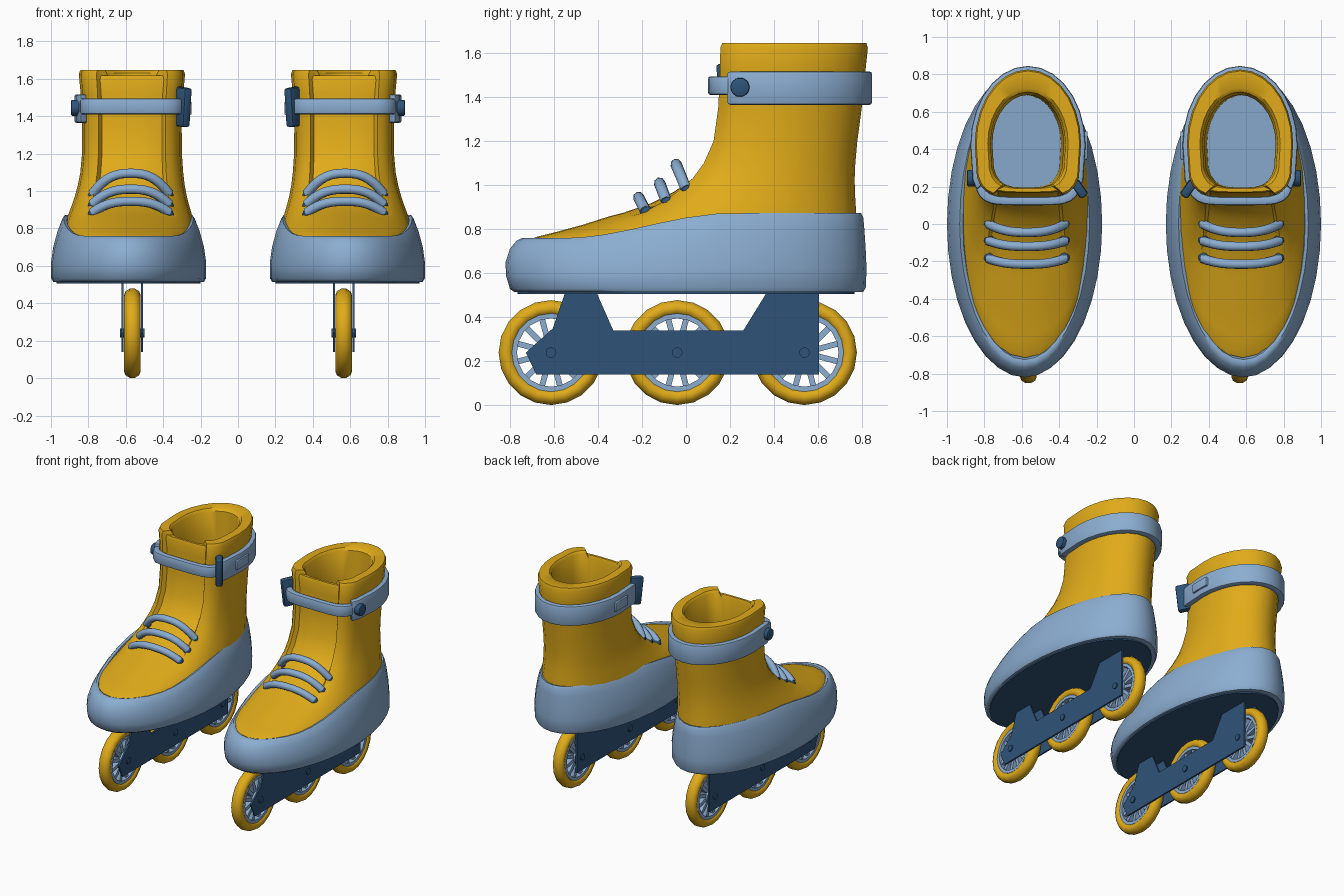
import bpy, bmesh, math
from mathutils import Vector, Matrix

if "Cube" in bpy.data.objects:
    bpy.data.objects.remove(bpy.data.objects["Cube"])

def material(name, rgb):
    m = bpy.data.materials.new(name)
    m.diffuse_color = (*rgb, 1)
    m.use_nodes = True
    m.node_tree.nodes["Principled BSDF"].inputs["Base Color"].default_value = m.diffuse_color
    return m

YELLOW = material("mustard yellow", (0.75, 0.41, 0.01))
BLUE = material("light blue", (0.26, 0.42, 0.64))
NAVY = material("dark blue", (0.028, 0.088, 0.19))
FX = 0.565   # wheel and frame centre of one skate

def loft(bm, rings, cyclic=False):
    """Skin closed rings of points; cap the ends unless cyclic."""
    vs = [[bm.verts.new(p) for p in r] for r in rings]
    n = len(vs[0])
    for i in range(len(vs) if cyclic else len(vs) - 1):
        a, b = vs[i], vs[(i + 1) % len(vs)]
        for j in range(n):
            k = (j + 1) % n
            bm.faces.new((a[j], a[k], b[k], b[j]))
    if not cyclic:
        bm.faces.new(vs[0])
        bm.faces.new(vs[-1])

def box(bm, c, size, rot=None):
    m = Matrix.Translation(c) @ (rot or Matrix()) @ Matrix.Diagonal((*size, 1))
    bmesh.ops.create_cube(bm, size=1, matrix=m)

def disc_x(bm, x0, x1, y, z, r, n=12):
    loft(bm, [[(x, y + r * math.cos(i * math.tau / n), z + r * math.sin(i * math.tau / n))
               for i in range(n)] for x in (x0, x1)])

def finish(name, bm, mat, angle=40, bevel=0):
    """Make the object, and mirror it for the other skate."""
    bmesh.ops.recalc_face_normals(bm, faces=bm.faces)
    if bevel:
        bmesh.ops.bevel(bm, geom=[e for e in bm.edges if e.calc_face_angle(0) > 0.6],
                        offset=bevel, segments=2, profile=0.5, affect='EDGES')
    me = bpy.data.meshes.new(name)
    bm.to_mesh(me)
    bm.free()
    me.materials.append(mat)
    me.shade_smooth()
    me.set_sharp_from_angle(angle=math.radians(angle))
    ob = bpy.data.objects.new(name, me)
    bpy.context.collection.objects.link(ob)
    ob.modifiers.new("other_skate", 'MIRROR').use_mirror_merge = False
    return ob

# Cuff shell: ellipse plan with a rising top edge
def shell_top(y):
    t = min(max((y + 0.55) / 0.75, 0), 1)
    return 0.76 + 0.113 * t * t * (3 - 2 * t)

# columns: height fraction, inset at side, toe, heel
shell_profile = [(0, .04, .08, .04), (0, .012, .04, .015), (.06, 0, .02, .003), (.3, 0, .003, 0),
                 (.55, .012, 0, .004), (.8, .035, .02, .01), (.95, .056, .05, .015),
                 (1, .068, .075, .025), (.98, .085, .095, .045), (.8, .1, .11, .06)]
rings = []
for h, side, toe, heel in shell_profile:
    ring = []
    for i in range(36):
        a = i * math.tau / 36
        c = math.cos(a)
        y = c * (0.82 - (heel if c > 0 else toe))
        ring.append((0.585 + math.sin(a) * (0.415 - side), y, 0.515 + h * (shell_top(y) - 0.515)))
    rings.append(ring)
bm = bmesh.new()
loft(bm, rings)
finish("shell", bm, BLUE, 50)

# Sole plate
bm = bmesh.new()
loft(bm, [[(0.585 + 0.385 * math.sin(i * math.tau / 36), 0.765 * math.cos(i * math.tau / 36), z)
           for i in range(36)] for z in (0.505, 0.53)])
finish("sole_plate", bm, NAVY)

# Boot: stacked rings with a squarer front, tongue strip pushed in
HALF = [0.22, 0.42, 0.6, 0.67, 0.79, 0.89, 0.96, 1]
FRONT = [-u for u in reversed(HALF)] + [0] + HALF

def ring_points(z, yf, yb, hw, n, yc, recess=0, drop=0, cx=None):
    cx = cx or (0.582 if z < 0.75 else max(0.567, 0.582 - 0.04 * (z - 0.75)))
    pts = []
    for u in FRONT:
        tongue = abs(u) < 0.65
        y = yc - (yc - yf) * max(0, 1 - abs(u) ** n) ** (1 / n)
        pts.append((cx + hw * u, y + recess * tongue, z - drop * tongue))
    for i in range(1, 14):
        a = i * math.pi / 14
        pts.append((cx + hw * math.cos(a), yc + (yb - yc) * math.sin(a), z))
    return pts

boot_rows = [(.62, -.71, .76, .34, 2, 0), (.75, -.715, .775, .352, 2, 0), (.765, -.68, .777, .352, 2, 0),
             (.785, -.60, .777, .351, 2, .03), (.82, -.47, .776, .346, 2, .08), (.86, -.345, .774, .335, 2, .13),
             (.875, -.305, .773, .33, 2.05, .15, .02), (.92, -.2, .77, .315, 2.2, .2, .045),
             (.97, -.105, .767, .3, 2.4, .25, .05), (1.03, -.02, .766, .286, 2.6, .3, .05),
             (1.1, .045, .769, .275, 2.9, .34, .045), (1.2, .098, .778, .267, 3.2, .38, .04),
             (1.35, .125, .798, .266, 3.5, .4, .035), (1.52, .137, .815, .274, 3.8, .42, .03),
             (1.625, .14, .826, .284, 4, .43, .025, .03), (1.647, .15, .818, .276, 4, .43, .022, .03),
             (1.647, .185, .725, .215, 3.6, .43, .004, .03), (1.63, .195, .705, .2, 3.5, .43, 0, .03),
             (1.4, .195, .69, .19, 3.4, .43), (1.1, .195, .69, .19, 3.4, .43), (.76, .195, .69, .19, 3.4, .43)]
bm = bmesh.new()
loft(bm, [ring_points(*r) for r in boot_rows])
finish("boot", bm, YELLOW, 42)

# Ankle straps: wide cuff round the back, narrow band across the front
def band(name, outer, inner, z0, z1):
    bm = bmesh.new()
    loft(bm, [[(o[0], o[1], z0), (o[0], o[1], z1), (p[0], p[1], z1), (p[0], p[1], z0)]
              for o, p in zip(outer, inner)])
    finish(name, bm, BLUE, 35, bevel=0.012)

out = ring_points(1.44, .10, .845, .308, 3.6, .42)
inn = ring_points(1.44, .15, .79, .262, 3.6, .42)
n_front = len(FRONT)
wrap = lambda p: p[n_front - 3:] + p[:3]
band("rear_strap", wrap(out), wrap(inn), 1.365, 1.517)
out = ring_points(1.44, .10, .84, .292, 5, .42)
inn = ring_points(1.44, .145, .8, .26, 5, .42)
band("front_strap", out[1:n_front - 1], inn[1:n_front - 1], 1.41, 1.495)

# Strap button (outer side), buckle and keeper plate (inner side)
bm = bmesh.new()
disc_x(bm, 0.84, 0.893, 0.245, 1.445, 0.045, 10)
finish("strap_button", bm, NAVY, 30, bevel=0.008)
bm = bmesh.new()
box(bm, (0.297, 0.195, 1.45), (0.05, 0.1, 0.21),
    Matrix.Rotation(math.radians(-35), 4, 'Z') @ Matrix.Rotation(math.radians(6), 4, 'X'))
finish("buckle", bm, NAVY, 35, bevel=0.014)
bm = bmesh.new()
box(bm, (0.268, 0.42, 1.443), (0.04, 0.15, 0.07))
finish("strap_keeper", bm, BLUE, 30, bevel=0.006)

# Laces and eyelets: (end y, end z, middle y, middle z)
laces, eyelets = bmesh.new(), bmesh.new()
for ye, ze, ym, zm in ((-.185, .885, -.215, .945), (-.09, .93, -.12, 1.01), (.0, .985, -.045, 1.095)):
    rings = []
    for i in range(17):
        t = -1 + i / 8
        k = 1 - abs(t) ** 2.6
        c = Vector((0.573 + 0.205 * t, ye + (ym - ye) * k, ze + (zm - ze) * k))
        dk = -2.6 * abs(t) ** 1.6 * (1 if t > 0 else -1)
        tan = Vector((0.205, (ym - ye) * dk, (zm - ze) * dk)).normalized()
        s = tan.cross(Vector((0, 0.5, 1))).normalized()
        w = tan.cross(s)
        rings.append([c + 0.026 * (s * math.cos(j * math.tau / 8) + w * math.sin(j * math.tau / 8))
                      for j in range(8)])
    loft(laces, rings)
    for sx in (-1, 1):
        bmesh.ops.create_uvsphere(eyelets, u_segments=10, v_segments=6, radius=0.03,
                                  matrix=Matrix.Translation((0.573 + 0.2 * sx, ye + .006, ze - .008)))
finish("laces", laces, BLUE, 50)
finish("eyelets", eyelets, NAVY, 60)

# Frame side plates
outline = [(-.55, .51), (-.405, .51), (-.33, .34), (.26, .34), (.365, .51), (.605, .51),
           (.605, .14), (-.68, .14), (-.727, .24), (-.605, .35)]
bm = bmesh.new()
for sx in (-1, 1):
    loft(bm, [[(FX + sx * x, y, z) for y, z in outline] for x in (.046, .058)])
finish("frame", bm, NAVY, 20)

# Wheels: tyre, spoked hub and axle
tyres, hubs, axles = bmesh.new(), bmesh.new(), bmesh.new()

def revolve(bm, section, y, n=20):
    loft(bm, [[(FX + x, y + r * math.cos(a), 0.24 + r * math.sin(a)) for x, r in section]
              for a in (i * math.tau / n for i in range(n))], cyclic=True)

for y in (-.613, -.04, .538):
    revolve(tyres, [(.045 * math.cos(j * math.tau / 10), .203 + .037 * math.sin(j * math.tau / 10))
                    for j in range(10)], y)
    revolve(hubs, [(-.034, .155), (.034, .155), (.034, .178), (-.034, .178)], y)
    disc_x(hubs, FX - .036, FX + .036, y, .24, .06, 16)
    for i in range(12):
        spin = Matrix.Rotation((i + .5) * math.tau / 12, 4, 'X')
        box(hubs, Vector((FX, y, .24)) + spin @ Vector((0, .107, 0)), (.045, .115, .026), spin)
    disc_x(axles, FX - .066, FX + .066, y, .24, .024)
finish("tyres", tyres, YELLOW, 60)
finish("hubs", hubs, BLUE, 35)
finish("axles", axles, NAVY, 35)
